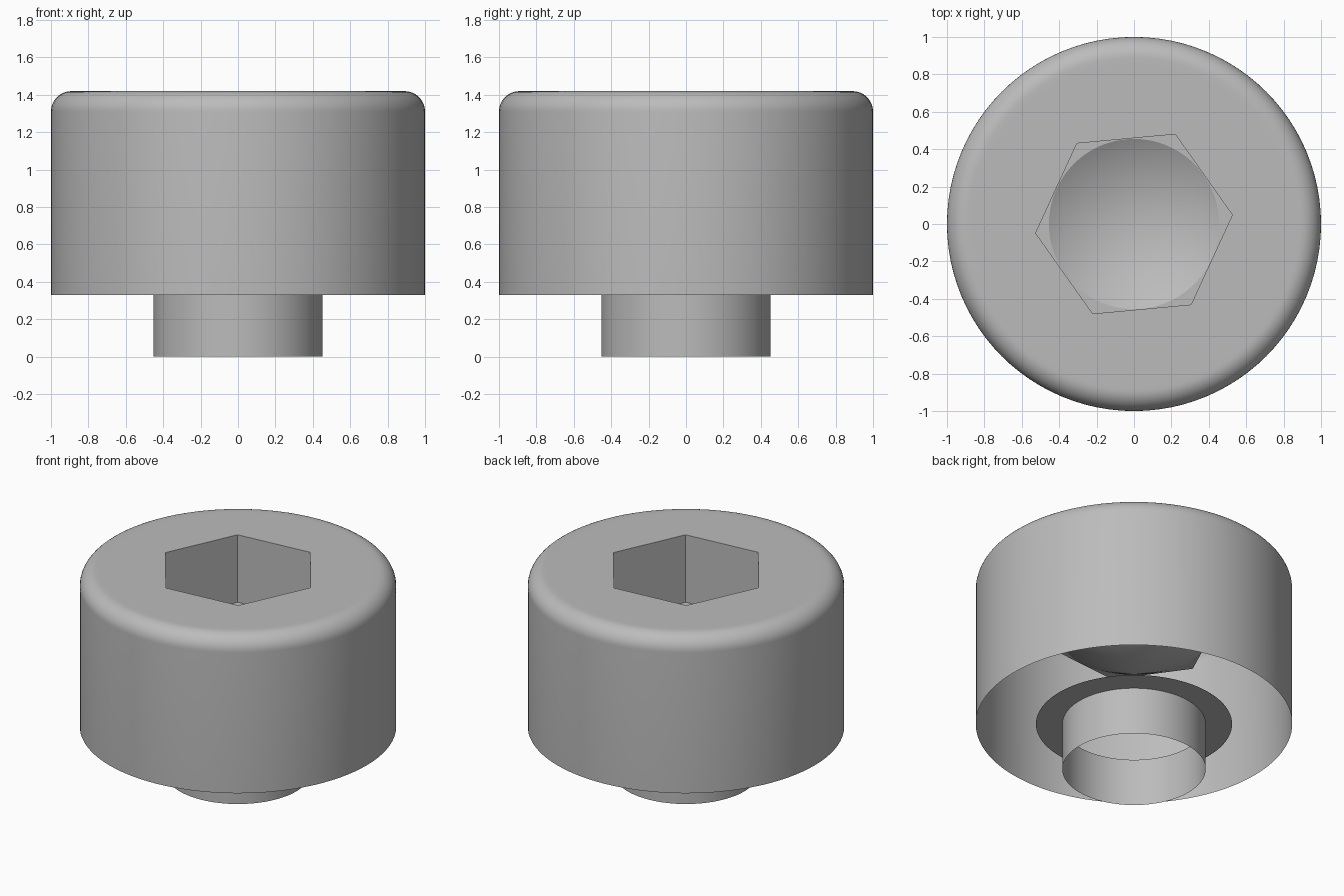
import bpy
import bmesh
import math

if "Cube" in bpy.data.objects:
    bpy.data.objects.remove(bpy.data.objects["Cube"], do_unlink=True)

SEGMENTS = 96
HEAD_R, HEAD_TOP, HEAD_BASE = 1.0, 1.42, 0.33
FILLET = 0.11
SHANK_R, RING_R = 0.453, 0.62
HEX_R, HEX_TURN = 0.528, math.radians(5.3)
DRILL_R, FLOOR_Z, TIP_Z = 0.455, 0.95, 0.69

steel = bpy.data.materials.new("steel_grey")
steel.use_nodes = True
GREY = (0.5, 0.5, 0.5, 1)
steel.diffuse_color = GREY
steel.node_tree.nodes["Principled BSDF"].inputs["Base Color"].default_value = GREY


def finish(name, bm, smooth=False):
    mesh = bpy.data.meshes.new(name)
    bm.to_mesh(mesh)
    bm.free()
    mesh.materials.append(steel)
    obj = bpy.data.objects.new(name, mesh)
    bpy.context.collection.objects.link(obj)
    if smooth:
        bpy.ops.object.select_all(action="DESELECT")
        obj.select_set(True)
        bpy.context.view_layer.objects.active = obj
        bpy.ops.object.shade_smooth_by_angle(angle=math.radians(30))
    return obj


def loop(bm, radius, z, count=SEGMENTS, turn=0.0):
    """Closed ring of vertices about the z axis."""
    angles = [turn + math.tau * i / count for i in range(count)]
    return [bm.verts.new((radius * math.cos(a), radius * math.sin(a), z)) for a in angles]


def lathe(name, profile, count=SEGMENTS, turn=0.0, smooth=True, flip=False):
    """Open surface of revolution through (radius, z) points, bottom to top."""
    bm = bmesh.new()
    rings = [loop(bm, r, z, count, turn) for r, z in profile]
    for low, high in zip(rings, rings[1:]):
        for i in range(count):
            j = (i + 1) % count
            bm.faces.new((low[i], low[j], high[j], high[i]))
    bmesh.ops.remove_doubles(bm, verts=bm.verts, dist=0.0001)
    if flip:
        bmesh.ops.reverse_faces(bm, faces=bm.faces)
    return finish(name, bm, smooth)


def holed_plate(name, z, outer, inner):
    """Flat upward plate between two outlines given as (radius, count, turn)."""
    bm = bmesh.new()
    edges = []
    for radius, count, turn in (outer, inner):
        ring = loop(bm, radius, z, count, turn)
        edges += [bm.edges.new((ring[i - 1], ring[i])) for i in range(count)]
    bmesh.ops.triangle_fill(bm, edges=edges, use_beauty=True, normal=(0, 0, 1))
    for face in bm.faces:
        face.normal_update()
        if face.normal.z < 0:
            face.normal_flip()
    return finish(name, bm)


# Head side with its rounded top edge, open underneath
arc = [math.pi / 2 * i / 10 for i in range(11)]
rim = [(HEAD_R - FILLET + FILLET * math.cos(a), HEAD_TOP - FILLET + FILLET * math.sin(a))
       for a in arc]
plate_r = HEAD_R - FILLET - 0.03
lathe("head_side", [(HEAD_R, HEAD_BASE)] + rim + [(plate_r, HEAD_TOP)])

# Head top around the hexagonal socket
hexagon = (HEX_R, 6, HEX_TURN)
holed_plate("head_top", HEAD_TOP, (plate_r, SEGMENTS, 0), hexagon)

# Socket walls, corner floor and drill-point cone
lathe("socket_walls", [(HEX_R, FLOOR_Z), (HEX_R, HEAD_TOP)], 6, HEX_TURN,
      smooth=False, flip=True)
holed_plate("socket_floor", FLOOR_Z, hexagon, (DRILL_R, SEGMENTS, HEX_TURN))
lathe("socket_cone", [(0, TIP_Z), (DRILL_R, FLOOR_Z)], turn=HEX_TURN, flip=True)

# Bearing ring under the head and the open shank
lathe("bearing_ring", [(SHANK_R, HEAD_BASE), (RING_R, HEAD_BASE)])
lathe("shank", [(SHANK_R, 0), (SHANK_R, HEAD_BASE)])
